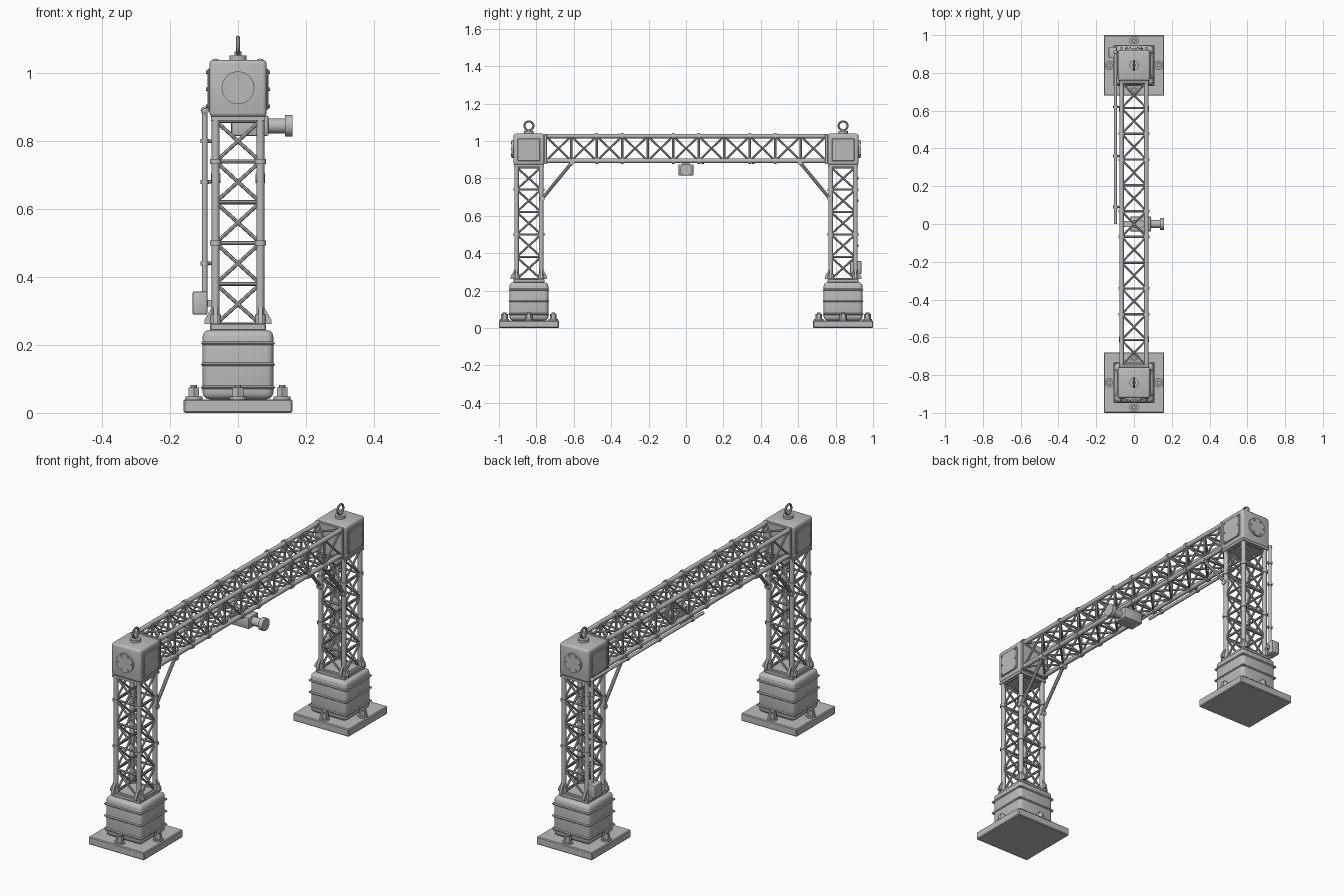
import bpy, bmesh, math
from mathutils import Vector, Matrix

if "Cube" in bpy.data.objects:
    bpy.data.objects.remove(bpy.data.objects["Cube"])

grey = bpy.data.materials.new("plain_grey")
grey.diffuse_color = (0.5, 0.5, 0.5, 1)
grey.use_nodes = True
grey.node_tree.nodes["Principled BSDF"].inputs["Base Color"].default_value = grey.diffuse_color


def finish(name, bm):
    me = bpy.data.meshes.new(name)
    bmesh.ops.recalc_face_normals(bm, faces=bm.faces)
    bm.to_mesh(me)
    bm.free()
    for p in me.polygons:
        p.use_smooth = True
    me.set_sharp_from_angle(angle=math.radians(35))
    me.materials.append(grey)
    ob = bpy.data.objects.new(name, me)
    bpy.context.collection.objects.link(ob)
    return ob


def box(bm, c, size, bevel=0.0, seg=2):
    t = bmesh.new()
    bmesh.ops.create_cube(t, size=1, matrix=Matrix.Translation(c) @ Matrix.Diagonal((*size, 1)))
    if bevel:
        bmesh.ops.bevel(t, geom=t.edges[:], offset=bevel, segments=seg, profile=0.5, affect='EDGES')
    me = bpy.data.meshes.new("tmp")
    t.to_mesh(me)
    t.free()
    bm.from_mesh(me)
    bpy.data.meshes.remove(me)


def rod(bm, a, b, r, n=10, r2=None):
    a, b = Vector(a), Vector(b)
    d = b - a
    m = Matrix.Translation((a + b) / 2) @ d.to_track_quat('Z', 'Y').to_matrix().to_4x4()
    bmesh.ops.create_cone(bm, cap_ends=True, segments=n, radius1=r, radius2=r if r2 is None else r2,
                          depth=d.length, matrix=m)


def ball(bm, c, r):
    bmesh.ops.create_uvsphere(bm, u_segments=12, v_segments=8, radius=r, matrix=Matrix.Translation(c))


def fin(bm, base, out, thick, reach, height):
    # triangular stiffener standing on base and pointing along out
    base, out = Vector(base), Vector(out)
    side = out.cross(Vector((0, 0, 1))) * thick / 2
    prof = [base, base + out * reach, base + out * reach + Vector((0, 0, .012)),
            base + Vector((0, 0, height))]
    l = [bm.verts.new(p - side) for p in prof]
    r = [bm.verts.new(p + side) for p in prof]
    bm.faces.new(l)
    bm.faces.new(r[::-1])
    for i in range(4):
        j = (i + 1) % 4
        bm.faces.new((l[j], l[i], r[i], r[j]))


def lattice(bm, place, start, step, count, h, collars):
    # square lattice: place(u, v, w) maps cross-section u, v and length w to space
    end = start + step * count
    corners = [(-h, -h), (h, -h), (h, h), (-h, h)]
    for u, v in corners:
        rod(bm, place(u, v, start), place(u, v, end), .012, 12)
        for k in collars:
            w = start + step * k
            rod(bm, place(u, v, w - .007), place(u, v, w + .007), .017, 12)
    for i in range(4):
        p, q = corners[i], corners[(i + 1) % 4]
        for k in range(count + 1):
            w = start + step * k
            rod(bm, place(*p, w), place(*q, w), .006, 8)
            if k < count:
                rod(bm, place(*p, w), place(*q, w + step), .0055, 8)
                rod(bm, place(*q, w), place(*p, w + step), .0055, 8)


H = .066
for s, side in ((-1, "front"), (1, "back")):
    cy = s * .84

    # base plate and anchor bolts
    bm = bmesh.new()
    box(bm, (0, cy, .02), (.32, .32, .04), .004, 1)
    finish(side + "_base_plate", bm)
    bm = bmesh.new()
    for dx, dy in ((.13, 0), (-.13, 0), (0, .13), (0, -.13)):
        x, y = dx, cy + dy
        rod(bm, (x, y, .038), (x, y, .048), .025, 16)
        rod(bm, (x, y, .048), (x, y, .074), .018, 6)
        rod(bm, (x, y, .07), (x, y, .082), .010, 10)
    finish(side + "_anchor_bolts", bm)

    # pedestal with raised bands
    bm = bmesh.new()
    box(bm, (0, cy, .142), (.208, .208, .204), .02, 3)
    for z in (.075, .143, .205):
        box(bm, (0, cy, z), (.217, .217, .01), .004, 1)
    finish(side + "_pedestal", bm)

    # column lattice, foot plate, top flange and stiffeners
    bm = bmesh.new()
    lattice(bm, lambda u, v, w: (u, cy + v, w), .26, .12, 5, H, (2, 4))
    finish(side + "_column_lattice", bm)
    bm = bmesh.new()
    box(bm, (0, cy, .253), (.165, .165, .02), .003, 1)
    box(bm, (0, cy, .867), (.16, .16, .012))
    for a in (-1, 1):
        for b in (-1, 1):
            fin(bm, (a * .074, cy + b * H, .262), (a, 0, 0), .012, .024, .055)
            fin(bm, (a * H, cy + b * .074, .262), (0, b, 0), .012, .024, .055)
            rod(bm, (a * H, cy + b * H, .262), (a * H, cy + b * H, .29), .016, 12)
    finish(side + "_column_feet", bm)

    # corner head box
    bm = bmesh.new()
    box(bm, (0, cy, .955), (.168, .164, .168), .012, 3)
    finish(side + "_corner_head", bm)

    # side covers, round end cover and their bolts
    bm = bmesh.new()
    for a in (-1, 1):
        box(bm, (a * .085, cy, .953), (.01, .12, .12), .003, 1)
        for b in (-1, 1):
            for c in (-1, 0, 1):
                rod(bm, (a * .088, cy + b * .05, .953 + c * .05), (a * .0935, cy + b * .05, .953 + c * .05), .005, 6)
    e = cy + s * .08
    rod(bm, (0, e, .957), (0, e + s * .012, .957), .048, 32)
    for i in range(6):
        t = math.radians(60 * i)
        x, z = .038 * math.cos(t), .957 + .038 * math.sin(t)
        rod(bm, (x, e + s * .01, z), (x, e + s * .016, z), .005, 6)
    finish(side + "_head_covers", bm)

    # lifting eye: washer, neck and ring
    bm = bmesh.new()
    rod(bm, (0, cy, 1.036), (0, cy, 1.052), .025, 20)
    rod(bm, (0, cy, 1.05), (0, cy, 1.064), .010, 12)
    n, m, R, r = 24, 8, .024, .0055
    ring = [[bm.verts.new((r * math.sin(2 * math.pi * j / m),
                           cy + (R + r * math.cos(2 * math.pi * j / m)) * math.cos(2 * math.pi * i / n),
                           1.081 + (R + r * math.cos(2 * math.pi * j / m)) * math.sin(2 * math.pi * i / n)))
             for j in range(m)] for i in range(n)]
    for i in range(n):
        for j in range(m):
            k, l = (i + 1) % n, (j + 1) % m
            bm.faces.new((ring[i][j], ring[k][j], ring[k][l], ring[i][l]))
    finish(side + "_lifting_eye", bm)

    # knee braces with end joints
    bm = bmesh.new()
    for x in (-H, H):
        a, b = (x, s * .770, .69), (x, s * .61, .885)
        rod(bm, a, b, .009, 10)
        for p in (a, b):
            rod(bm, (x - .014, p[1], p[2]), (x + .014, p[1], p[2]), .014, 12)
    finish(side + "_knee_braces", bm)

    # flange between head and beam
    bm = bmesh.new()
    box(bm, (0, s * .751, .957), (.16, .016, .16), .003, 1)
    finish(side + "_beam_flange", bm)

# overhead beam lattice
bm = bmesh.new()
lattice(bm, lambda u, v, w: (u, w, .96 + v), -.75, 1.5 / 11, 11, H, (2, 3, 5, 6, 8, 9))
finish("beam_lattice", bm)

# camera hanging below the middle of the beam
bm = bmesh.new()
box(bm, (.035, 0, .845), (.11, .08, .06), .006, 2)
finish("camera_body", bm)
bm = bmesh.new()
rod(bm, (.085, 0, .845), (.142, 0, .845), .022, 20)
rod(bm, (.138, 0, .845), (.16, 0, .845), .032, 24)
finish("camera_lens", bm)
bm = bmesh.new()
box(bm, (.02, 0, .885), (.05, .04, .03))
box(bm, (0, 0, .891), (.14, .03, .008))
finish("camera_mount", bm)

# cable conduit on the left, with clamps and junction box
bm = bmesh.new()
px, py, pz = -.098, .91, .89
rod(bm, (px, py, .35), (px, py, pz), .008, 12)
rod(bm, (px, py, pz), (px, 0, pz), .008, 12)
ball(bm, (px, py, pz), .011)
finish("conduit", bm)
bm = bmesh.new()
for z in (.44, .68, .80):
    rod(bm, (px, py, z - .006), (px, py, z + .006), .012, 12)
    rod(bm, (px, py, z), (-H, .84 + H, z), .005, 8)
for y in (.62, .36, .09):
    rod(bm, (px, y - .007, pz), (px, y + .007, pz), .012, 12)
    rod(bm, (px, y, pz), (-H, y, pz + .004), .005, 8)
finish("conduit_clamps", bm)
bm = bmesh.new()
box(bm, (-.112, .908, .323), (.044, .06, .068), .005, 2)
box(bm, (-.08, .906, .323), (.03, .02, .02))
finish("junction_box", bm)
